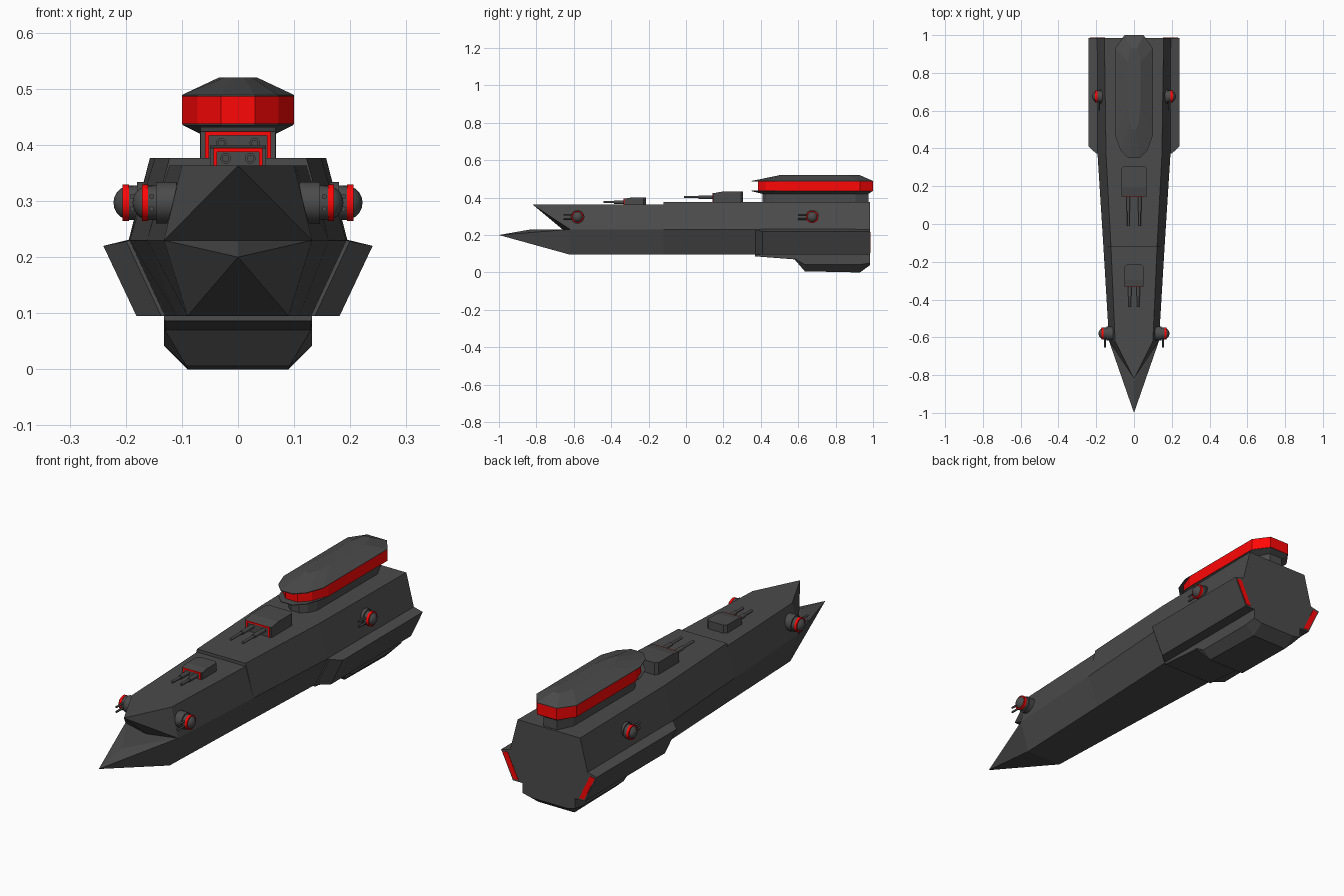
import bpy, bmesh, math
from mathutils import Matrix

if "Cube" in bpy.data.objects:
    bpy.data.objects.remove(bpy.data.objects["Cube"])


def paint(name, rgb):
    mat = bpy.data.materials.new(name)
    mat.diffuse_color = (*rgb, 1)
    mat.use_nodes = True
    mat.node_tree.nodes["Principled BSDF"].inputs["Base Color"].default_value = mat.diffuse_color
    return mat


red = paint("red_paint", (1, 0.002, 0.002))
dark = paint("dark_hull", (0.07, 0.07, 0.07))


def finish(name, bm, mat=dark):
    bmesh.ops.recalc_face_normals(bm, faces=bm.faces)
    me = bpy.data.meshes.new(name)
    bm.to_mesh(me)
    bm.free()
    ob = bpy.data.objects.new(name, me)
    bpy.context.collection.objects.link(ob)
    me.materials.append(mat)
    return ob


def skin(bm, rings, cap_first=True):
    """Join equal rings of points with quads and close the ends."""
    vs = [[bm.verts.new(p) for p in r] for r in rings]
    n = len(vs[0])
    for a, b in zip(vs, vs[1:]):
        for i in range(n):
            j = (i + 1) % n
            bm.faces.new((a[i], a[j], b[j], b[i]))
    if cap_first:
        bm.faces.new(vs[0])
    bm.faces.new(vs[-1])
    return vs


def loft(name, rings, mat=dark):
    bm = bmesh.new()
    skin(bm, rings)
    return finish(name, bm, mat)


def mirrored(half, y):
    """Symmetric cross-section at y from its right half, top to bottom."""
    return [(x, y, z) for x, z in half] + [(-x, y, z) for x, z in reversed(half)]


def cylinder(name, p, r, length, axis, mat=dark, seg=12, r2=None):
    bm = bmesh.new()
    rot = Matrix.Rotation(math.pi / 2, 4, 'Y' if axis == 'x' else 'X')
    bmesh.ops.create_cone(bm, cap_ends=True, segments=seg, radius1=r, radius2=r,
                          depth=length, matrix=Matrix.Translation(p) @ rot)
    ob = finish(name, bm, mat)
    for f in ob.data.polygons:
        f.use_smooth = len(f.vertices) == 4
    return ob


# Hull: hexagonal stations with a small deck step, then a forked bow
stations = [(-.62, .10, .363, .132, .09), (-.12, .122, .363, .162, .109),
            (-.12, .122, .377, .162, .109), (.37, .148, .377, .193, .13),
            (.985, .157, .377, .195, .13)]
bm = bmesh.new()
rings = [mirrored([(d, zt), (s, .23), (b, .095)], y) for y, d, zt, s, b in stations]
dr, sr, br, bl, sl, dl = skin(bm, rings, cap_first=False)[0]
T, C, F, L = [bm.verts.new(p) for p in
              [(0, -.82, .363), (0, -.66, .23), (0, -.83, .23), (0, -1, .2)]]
bm.faces.new((dr, dl, T))
bm.faces.new((L, br, bl))
for d, s, b in ((dr, sr, br), (dl, sl, bl)):
    for tri in ((T, d, s), (T, s, C), (C, s, F), (F, s, L), (L, s, b)):
        bm.faces.new(tri)
finish("hull", bm)

# Belly keel under the stern
loft("belly_keel", [mirrored([(.132, .1), (.132, zs), (w, zb)], y) for y, zs, w, zb in
                    [(.37, .09, .13, .086), (.58, .075, .13, .07), (.635, .042, .092, .006),
                     (.93, .042, .09, 0), (.985, .05, .09, .04)]])

# Side sponsons with red stern strips
for side, sx in (("right", 1), ("left", -1)):
    back = [(.19, .232), (.24, .22), (.181, .095), (.125, .095)]
    front = [(.185, .232), (.199, .228), (.137, .095), (.12, .095)]
    loft(side + "_sponson", [[(sx * x, y, z) for x, z in prof] for prof, y in
                             [(front, .372), (back, .41), (back, .985)]])
    strip = [(.207, .217), (.232, .212), (.178, .103), (.153, .103)]
    loft(side + "_stern_strip", [[(sx * x, y, z) for x, z in strip] for y in (.98, .9865)], red)


# Command tower: pedestal, red window band, faceted roof
def outline(z, w, yf, yb, nose=.12):
    half = [(.3 * w, yf), (.72 * w, yf + .35 * nose), (w, yf + nose),
            (w, yb - .07), (.5 * w, yb)]
    return [(x, y, z) for x, y in half] + [(-x, y, z) for x, y in reversed(half)]


loft("tower_pedestal", [outline(.37, .068, .41, .975, .06), outline(.42, .068, .41, .975, .06),
                        outline(.435, .098, .35, .998), outline(.438, .098, .35, .998)])
loft("tower_window_band", [outline(.436, .1, .385, 1), outline(.487, .1, .385, 1)], red)
loft("tower_roof", [outline(.486, .1, .35, 1), outline(.489, .1, .35, 1),
                    outline(.52, .034, .5, .93)])


# Deck gun turrets
def deck_turret(name, w, y0, y1, z0, z1, gun_x, gun_z, muzzle):
    h = z1 - z0
    lip = y0 + .3 * (y1 - y0)
    prof = [(y0, z0), (y0, z0 + .85 * h), (lip, z1), (y1, z1), (y1, z0)]
    bm = bmesh.new()
    skin(bm, [[(x, y, z) for y, z in prof] for x in (-w, w)])
    bmesh.ops.bevel(bm, geom=[e for e in bm.edges
                              if all(abs(v.co.y - y1) < 1e-5 for v in e.verts)
                              and abs(e.verts[0].co.z - e.verts[1].co.z) > .01],
                    offset=.012, segments=1, affect='EDGES')
    finish(name, bm)
    # Red frame around the gun face
    t, zt = .007, z0 + .85 * h
    outer = [(-w * .88, z0), (-w * .88, zt), (w * .88, zt), (w * .88, z0)]
    inner = [(-w * .88 + t, z0), (-w * .88 + t, zt - t), (w * .88 - t, zt - t), (w * .88 - t, z0)]
    bm = bmesh.new()
    ya, yb = y0 - .003, y0 + .01
    ring = [[bm.verts.new((x, y, z)) for x, z in p] for p, y in
            ((outer, ya), (outer, yb), (inner, yb), (inner, ya))]
    for a, b in zip(ring, ring[1:] + ring[:1]):
        for i in range(3):
            bm.faces.new((a[i], a[i + 1], b[i + 1], b[i]))
    for i in (0, 3):
        bm.faces.new([r[i] for r in ring])
    finish(name + "_frame", bm, red)
    # Stepped twin barrels
    for sx in (-1, 1):
        mid = y0 - .5 * (y0 - muzzle)
        cylinder(name + "_sleeve", (sx * gun_x, (mid + y0 + .02) / 2, gun_z), .0095,
                 y0 + .02 - mid, 'y')
        cylinder(name + "_barrel", (sx * gun_x, (muzzle + y0) / 2, gun_z), .006,
                 y0 - muzzle, 'y')


deck_turret("rear_turret", .067, .145, .305, .375, .432, .03, .403, -.01)
deck_turret("front_turret", .05, -.33, -.215, .362, .4, .022, .376, -.44)

# Ball turrets on the flanks
for name, x, y in (("bow_ball", .156, -.58), ("stern_ball", .19, .675)):
    for sx in (-1, 1):
        cylinder(name + "_mount", (sx * (x - .028), y, .297), .037, .036, 'x', seg=16)
        cylinder(name + "_collar", (sx * (x - .003), y, .297), .031, .02, 'x', seg=16)
        cylinder(name + "_ring", (sx * (x + .010), y, .297), .0325, .011, 'x', red, 20)
        bm = bmesh.new()
        bmesh.ops.create_uvsphere(bm, u_segments=16, v_segments=10, radius=.031,
                                  matrix=Matrix.Translation((sx * (x + .001), y, .297)))
        dome = finish(name + "_dome", bm)
        for f in dome.data.polygons:
            f.use_smooth = True
        for dz in (-.011, .011):
            cylinder(name + "_barrel", (sx * (x - .002), y - .045, .297 + dz), .0045, .06, 'y', seg=8)
